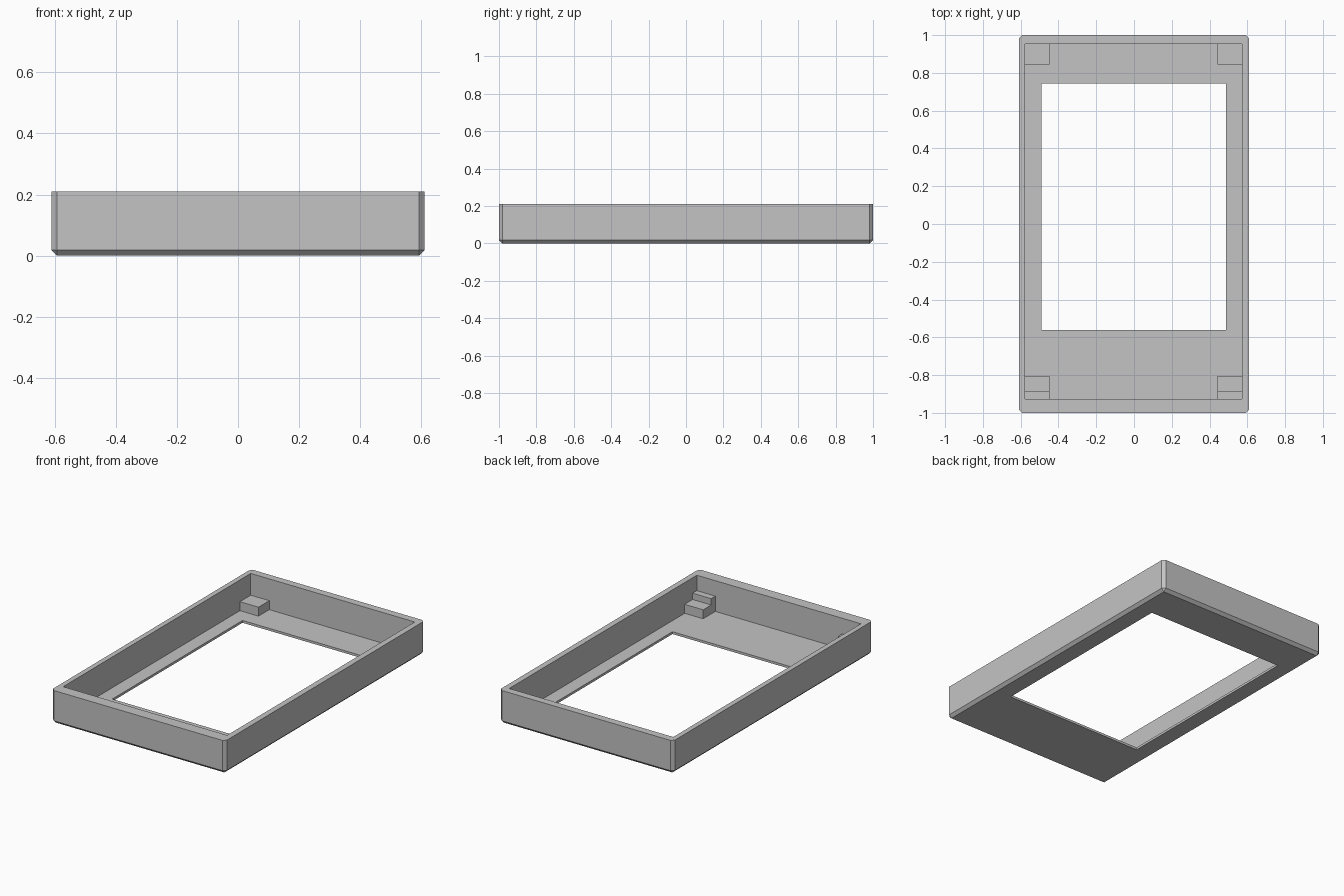
import bpy
import bmesh
from mathutils import Vector

if "Cube" in bpy.data.objects:
    bpy.data.objects.remove(bpy.data.objects["Cube"], do_unlink=True)

grey = bpy.data.materials.new("plain grey")
grey.use_nodes = True
colour = (0.55, 0.55, 0.55, 1)
grey.diffuse_color = colour
grey.node_tree.nodes["Principled BSDF"].inputs["Base Color"].default_value = colour


def box(name, low, high, chamfer=0):
    """Box between two corners, optionally chamfered except around its top."""
    low, high = Vector(low), Vector(high)
    bm = bmesh.new()
    bmesh.ops.create_cube(bm, size=1)
    for v in bm.verts:
        v.co = Vector([(l + h) / 2 + c * (h - l) for l, h, c in zip(low, high, v.co)])
    if chamfer:
        edges = [e for e in bm.edges if min(v.co.z for v in e.verts) < high.z - 0.001]
        bmesh.ops.bevel(bm, geom=edges, offset=chamfer, segments=1,
                        profile=0.5, affect='EDGES')
    bmesh.ops.recalc_face_normals(bm, faces=bm.faces)
    mesh = bpy.data.meshes.new(name)
    bm.to_mesh(mesh)
    bm.free()
    mesh.materials.append(grey)
    obj = bpy.data.objects.new(name, mesh)
    bpy.context.collection.objects.link(obj)
    return obj


def cut(target, cutter):
    """Subtract the cutter and discard it."""
    mod = target.modifiers.new("cut", 'BOOLEAN')
    mod.operation = 'DIFFERENCE'
    mod.solver = 'EXACT'
    mod.object = cutter
    bpy.context.view_layer.objects.active = target
    bpy.ops.object.modifier_apply(modifier=mod.name)
    bpy.data.objects.remove(cutter, do_unlink=True)


FLOOR = 0.015
LEFT, RIGHT, FRONT, BACK = 0.573, -0.578, -0.927, 0.953

# Shallow tray with chamfered corners, hollowed out, with a window in its floor
tray = box("tray_frame", (-0.61, -1, 0), (0.61, 1, 0.21), chamfer=0.018)
cut(tray, box("cavity_cutter", (RIGHT, FRONT, FLOOR), (LEFT, BACK, 0.4)))
cut(tray, box("window_cutter", (-0.49, -0.56, -0.2), (0.487, 0.745, 0.2)))

# Corner supports: plain at the back, stepped at the front
SINK = 0.004
for side, x0, x1 in (("right", RIGHT - SINK, -0.448), ("left", 0.443, LEFT + SINK)):
    box(f"back_{side}_support", (x0, 0.845, FLOOR - SINK), (x1, BACK + SINK, 0.072))
    box(f"front_{side}_support", (x0, -0.885, FLOOR - SINK), (x1, -0.805, 0.072))
    box(f"front_{side}_step", (x0, FRONT - SINK, FLOOR - SINK), (x1, -0.885, 0.112))
